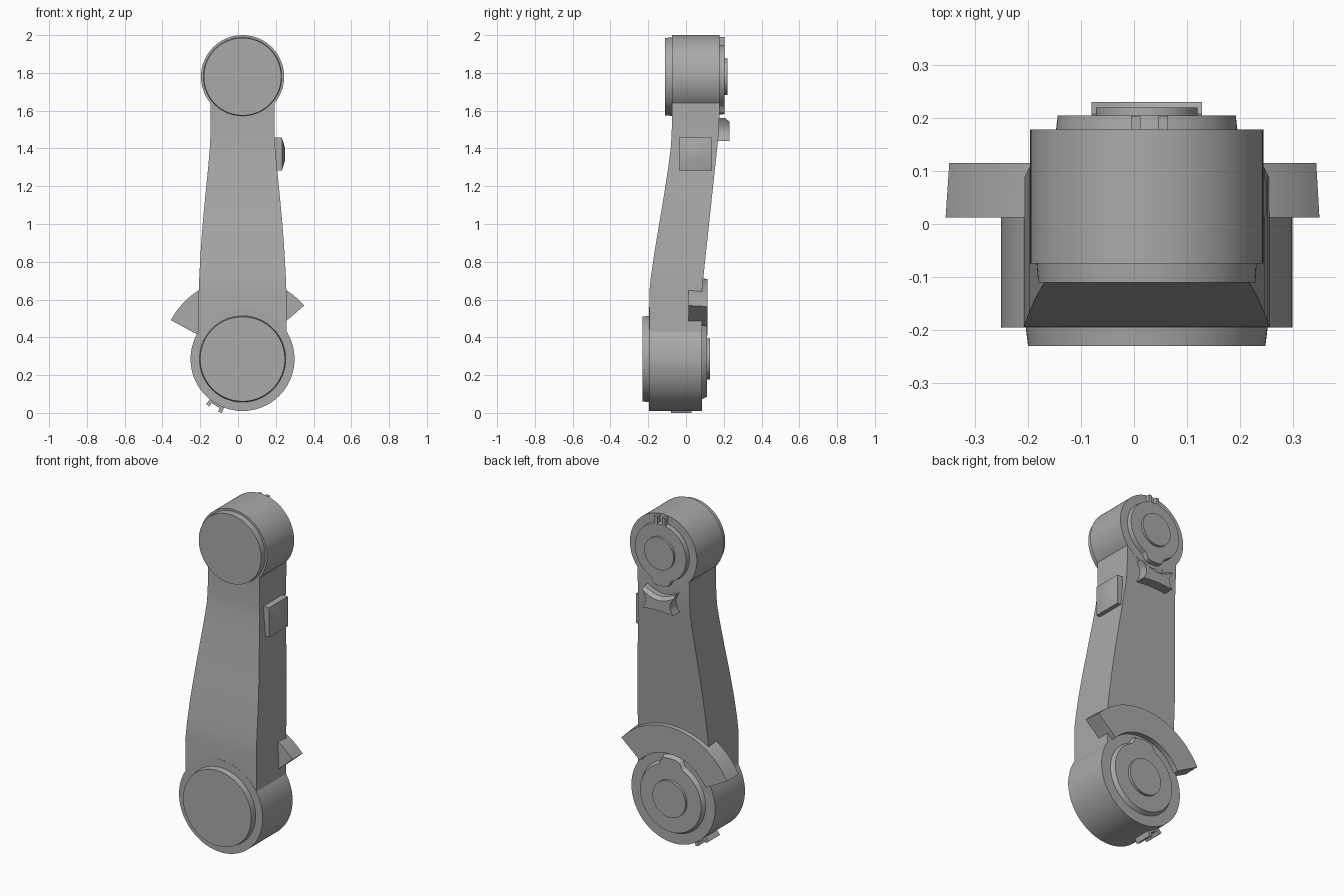
import bpy, bmesh
from math import sin, cos, pi, radians, hypot

cube = bpy.data.objects.get("Cube")
if cube:
    bpy.data.objects.remove(cube, do_unlink=True)

grey = bpy.data.materials.new("mid grey")
grey.use_nodes = True
tone = (0.4, 0.4, 0.4, 1)
grey.diffuse_color = tone
for node in grey.node_tree.nodes:
    if node.type == 'BSDF_PRINCIPLED':
        node.inputs["Base Color"].default_value = tone

CX = 0.024          # shared centre line of both joints
LOW, HIGH = 0.285, 1.78


def loft(name, rings):
    """Skin a list of equal-length point loops and cap both ends."""
    bm = bmesh.new()
    loops = [[bm.verts.new(p) for p in ring] for ring in rings]
    for a, b in zip(loops, loops[1:]):
        for i in range(len(a)):
            j = (i + 1) % len(a)
            bm.faces.new((a[i], a[j], b[j], b[i]))
    bm.faces.new(loops[0])
    bm.faces.new(loops[-1])
    bmesh.ops.recalc_face_normals(bm, faces=bm.faces)
    mesh = bpy.data.meshes.new(name)
    bm.to_mesh(mesh)
    bm.free()
    mesh.materials.append(grey)
    ob = bpy.data.objects.new(name, mesh)
    bpy.context.collection.objects.link(ob)
    bpy.ops.object.select_all(action='DESELECT')
    ob.select_set(True)
    bpy.context.view_layer.objects.active = ob
    bpy.ops.object.shade_smooth_by_angle(angle=radians(30))
    return ob


def prism(name, outline, y0, y1):
    return loft(name, [[(x, y, z) for x, z in outline] for y in (y0, y1)])


def disc(name, cz, y0, y1, r0, r1=None, lugs=(), n=96):
    """Round plate facing y; lugs are (angle, height, half width in degrees)."""
    def ring(y, r):
        pts = []
        for i in range(n):
            deg = 360 * i / n
            rad = r
            for at, height, half in lugs:
                off = abs((deg - at + 180) % 360 - 180)
                t = max(0, min(1, (half - off) / (half * 0.5)))
                rad += height * t * t * (3 - 2 * t)
            a = radians(deg)
            pts.append((CX + rad * cos(a), y, cz + rad * sin(a)))
        return pts
    return loft(name, [ring(y0, r0), ring(y1, r1 or r0)])


def arc_block(name, cz, a0, a1, r_in, r_out, y0, y1, shrink=0, n=24):
    """Sector of a ring, its outer radius shrinking towards y1."""
    def ring(y, outer):
        angles = [radians(a0 + (a1 - a0) * i / n) for i in range(n + 1)]
        path = [(outer, a) for a in angles] + [(r_in, a) for a in reversed(angles)]
        return [(CX + r * cos(a), y, cz + r * sin(a)) for r, a in path]
    return loft(name, [ring(y0, r_out), ring(y1, r_out - shrink)])


# Arm: rectangular sections (height, half width, front, back)
sections = [(0.285, 0.233, -0.194, 0.084), (0.64, 0.232, -0.194, 0.084),
            (0.72, 0.229, -0.186, 0.092), (0.85, 0.222, -0.167, 0.106),
            (1.0, 0.211, -0.142, 0.122), (1.15, 0.197, -0.117, 0.138),
            (1.3, 0.182, -0.094, 0.154), (1.4, 0.173, -0.081, 0.165),
            (1.47, 0.170, -0.076, 0.172), (1.58, 0.170, -0.074, 0.177),
            (1.78, 0.170, -0.074, 0.177)]
loft("arm", [[(CX + sx * w, y, z) for sx, y in ((-1, f), (1, f), (1, b), (-1, b))]
             for z, w, f, b in sections])

# Lower joint
disc("lower_drum", LOW, -0.195, 0.085, 0.275)
disc("lower_front_cap", LOW, -0.23, -0.19, 0.224, 0.229)
disc("lower_back_plate", LOW, 0.08, 0.11, 0.215, 0.2, [(90, 0.035, 24)])
disc("lower_back_boss", LOW, 0.1, 0.126, 0.108)

# Upper joint
disc("upper_drum", HIGH, -0.075, 0.178, 0.22)
disc("upper_front_cap", HIGH, -0.11, -0.07, 0.205, 0.208)
disc("upper_back_plate", HIGH, 0.17, 0.205, 0.172, 0.168, [(270, 0.03, 24)])
disc("upper_back_boss", HIGH, 0.2, 0.22, 0.096)
for side, label in ((-1, "right"), (1, "left")):
    x = CX + 0.005 + side * 0.026
    prism("upper_tab_" + label,
          [(x - 0.009, HIGH + 0.15), (x + 0.009, HIGH + 0.15),
           (x + 0.009, HIGH + 0.21), (x - 0.009, HIGH + 0.21)], 0.17, 0.204)

# Curved guard behind the lower joint
arc_block("guard", LOW, 41, 151.5, 0.265, 0.432, 0.012, 0.115, 0.008, 40)

# Small bracket under the lower joint
arc_block("bracket_base", LOW, 232, 249, 0.26, 0.285, -0.08, 0.03, n=6)
for a in (233, 247):
    arc_block("bracket_prong", LOW, a - 2, a + 2, 0.26, 0.306, -0.08, 0.03, n=2)

# Saddle pad below the upper joint, with concave edges
def saddle(y, drop):
    corners = [(-0.104, 1.56 - drop), (0.104, 1.56 - drop), (0.1, 1.44), (-0.1, 1.44)]
    dips = [0.035, 0.022, 0.006, 0.022]
    pts = []
    for k, dip in enumerate(dips):
        (x0, z0), (x1, z1) = corners[k], corners[(k + 1) % 4]
        length = hypot(x1 - x0, z1 - z0)
        for i in range(8):
            t = i / 8
            d = dip * sin(pi * t)
            pts.append((CX + x0 + (x1 - x0) * t + d * (z1 - z0) / length, y,
                        z0 + (z1 - z0) * t - d * (x1 - x0) / length))
    return pts

loft("saddle_pad", [saddle(0.16, 0), saddle(0.208, 0), saddle(0.23, 0.018)])

# Side pad with a shallow raised centre
loft("side_pad", [[(x, 0.05 + sy * h, 1.37 + sz * h) for sy, sz in
                   ((-1, -1), (1, -1), (1, 1), (-1, 1))]
                  for x, h in ((0.18, 0.088), (0.232, 0.088), (0.25, 0.03))])
